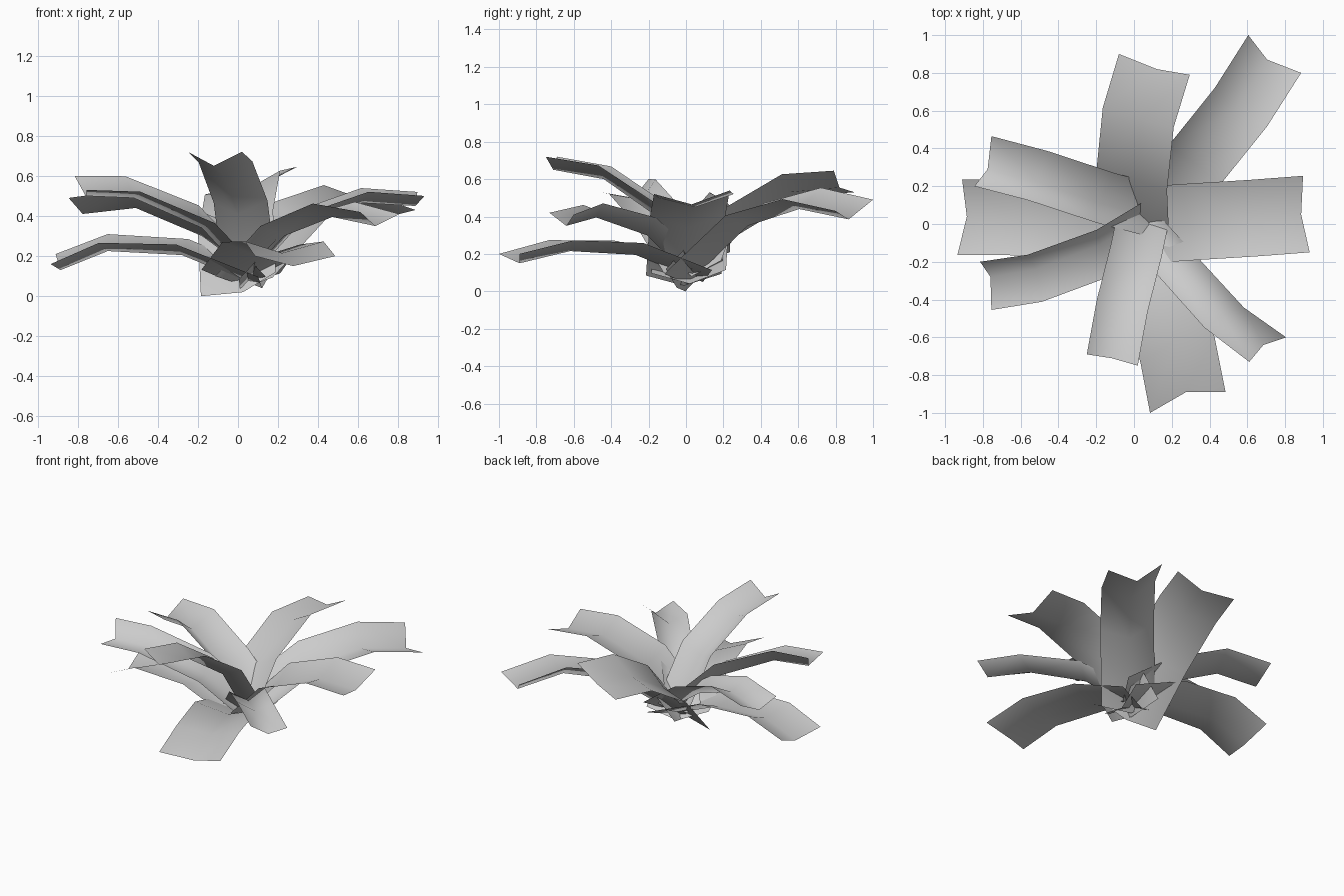
import bpy, bmesh
from mathutils import Vector

cube = bpy.data.objects.get("Cube")
if cube:
    bpy.data.objects.remove(cube)

grey = bpy.data.materials.new("leaf_grey")
grey.use_nodes = True
colour = (0.6, 0.6, 0.6, 1)
grey.diffuse_color = colour
grey.node_tree.nodes["Principled BSDF"].inputs["Base Color"].default_value = colour


def leaf(name, left, right, spine):
    """Sweep the folded tip section (left, spine end, right) back along the spine."""
    spine = [Vector(p) for p in spine]
    tip = spine[-1]
    tip_dir = (tip - spine[-2]).normalized()
    offsets = [Vector(left) - tip, Vector(), Vector(right) - tip]
    bm = bmesh.new()
    rows = []
    for i, point in enumerate(spine):
        before = spine[max(i - 1, 0)]
        after = spine[min(i + 1, len(spine) - 1)]
        turn = tip_dir.rotation_difference((after - before).normalized())
        row = []
        for offset in offsets:
            p = point + turn @ offset
            p.z = max(p.z, 0)
            row.append(bm.verts.new(p))
        rows.append(row)
    for a, b in zip(rows, rows[1:]):
        for j in range(2):
            bm.faces.new((a[j], a[j + 1], b[j + 1], b[j])).smooth = True
    bm.normal_update()
    mesh = bpy.data.meshes.new(name)
    bm.to_mesh(mesh)
    bm.free()
    mesh.materials.append(grey)
    bpy.context.collection.objects.link(bpy.data.objects.new(name, mesh))


# Rear leaves
leaf("back_leaf", (-.08, .9, .53), (.295, .79, .645),
     [(.025, -.05, .02), (.01, .23, .33), (.04, .55, .53), (.12, .82, .555)])
leaf("back_left_leaf", (.605, 1, .49), (.885, .8, .43),
     [(.03, .01, .04), (.31, .33, .35), (.535, .605, .44), (.705, .87, .385)])

# Leaves on the +x side
leaf("left_leaf", (.895, .255, .52), (.93, -.15, .5),
     [(.01, -.01, .03), (.29, .01, .34), (.62, .03, .465), (.885, .05, .45)])
leaf("front_left_leaf", (.805, -.6, .41), (.61, -.73, .42),
     [(.01, .03, .06), (.23, -.21, .3), (.47, -.48, .395), (.685, -.64, .35)])

# Front leaves, one low and one upright
leaf("low_front_leaf", (.485, -.89, .2), (.085, -1, .2),
     [(.01, .09, .05), (.11, -.27, .195), (.22, -.62, .215), (.275, -.89, .15)])
leaf("high_front_leaf", (.02, -.75, .72), (-.25, -.69, .72),
     [(.04, .02, .08), (0, -.17, .41), (-.07, -.44, .6), (-.12, -.71, .65)])

# Leaves on the -x side
leaf("front_right_leaf", (-.755, -.455, .53), (-.815, -.2, .6),
     [(.06, .04, .08), (-.18, -.11, .34), (-.52, -.24, .49), (-.76, -.28, .5)])
leaf("low_right_leaf", (-.935, -.165, .16), (-.91, .235, .21),
     [(.12, .02, .04), (-.28, .03, .205), (-.65, .04, .225), (-.885, .04, .13)])
leaf("back_right_leaf", (-.845, .2, .49), (-.755, .465, .5),
     [(.12, .03, .08), (-.18, .11, .3), (-.51, .22, .44), (-.775, .29, .41)])
